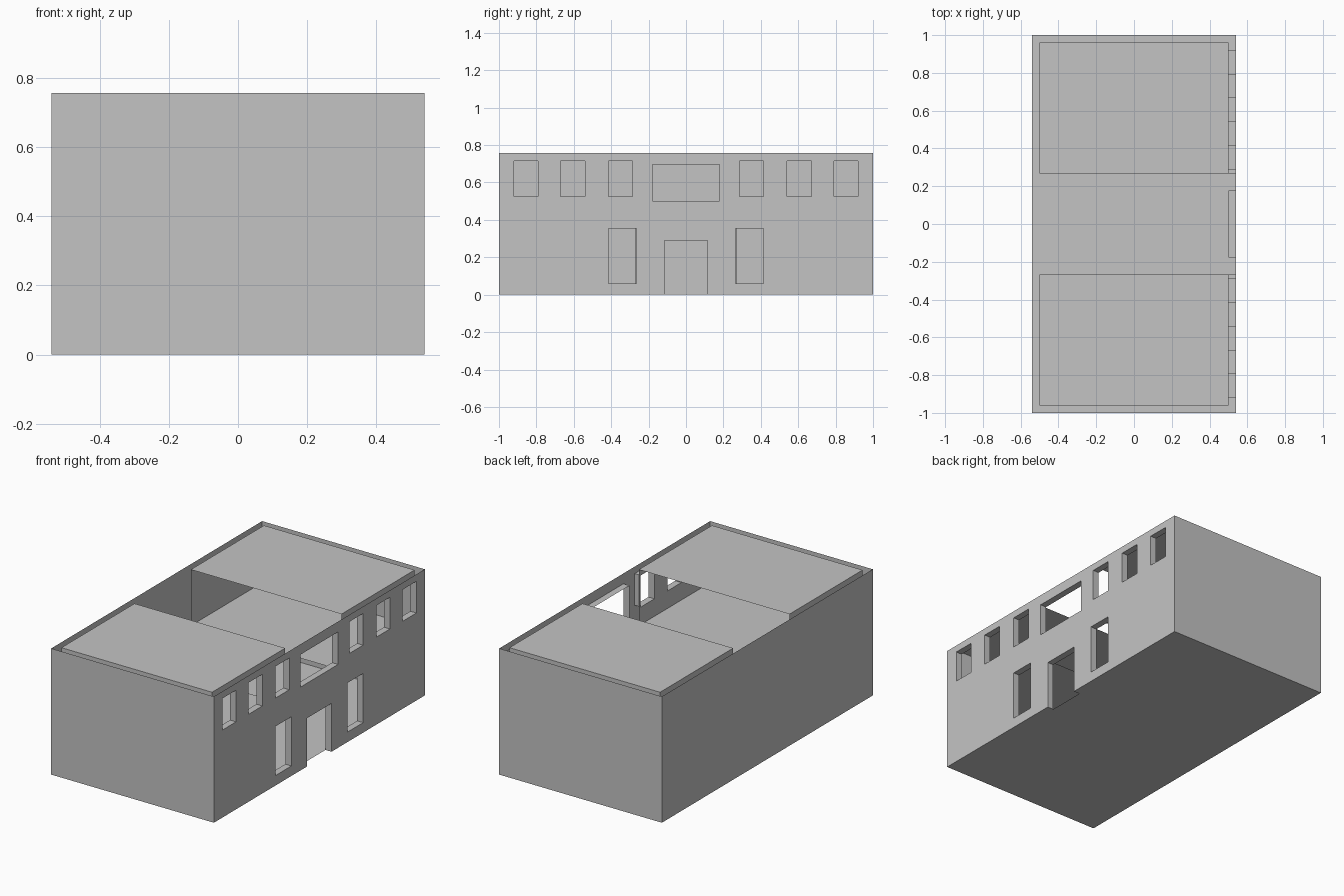
import bpy
from mathutils import Vector

if "Cube" in bpy.data.objects:
    bpy.data.objects.remove(bpy.data.objects["Cube"])

X, Y, H = 0.54, 1.0, 0.757        # outer half sizes and height
XI, YI = 0.50, 0.96               # inner lining half sizes
VOID = 0.267                      # half width of the central atrium
MID = 0.42                        # upper floor level

grey = bpy.data.materials.new("plain_grey")
grey.diffuse_color = (0.55, 0.55, 0.55, 1)
grey.use_nodes = True
grey.node_tree.nodes["Principled BSDF"].inputs["Base Color"].default_value = grey.diffuse_color


def build(name, quads):
    """Make one object from (corner, edge_a, edge_b) quads, normal = a x b."""
    verts, faces, index = [], [], {}
    for c, a, b in quads:
        c, a, b = Vector(c), Vector(a), Vector(b)
        face = []
        for p in (c, c + a, c + a + b, c + b):
            key = tuple(round(v, 4) for v in p)
            if key not in index:
                index[key] = len(verts)
                verts.append(key)
            face.append(index[key])
        faces.append(face)
    me = bpy.data.meshes.new(name)
    me.from_pydata(verts, [], faces)
    me.materials.append(grey)
    ob = bpy.data.objects.new(name, me)
    bpy.context.collection.objects.link(ob)
    return ob


# Openings in the right wall: y0, y1, z0, z1
upper = [(a, a + 0.13, 0.525, 0.715) for a in (0.285, 0.54, 0.79)]
lower = [(0.265, 0.415, 0.06, 0.355)]
sides = upper + lower
holes = sides + [(-b, -a, c, d) for a, b, c, d in sides]
door = (-0.115, 0.115, 0.0, 0.29)
holes += [(-0.178, 0.178, 0.50, 0.695), door]


def pierced(x, y0, y1, outward):
    """Wall in the plane x with the openings left out."""
    ys = sorted({y0, y1} | {v for h in holes for v in h[:2] if y0 < v < y1})
    zs = sorted({0.0, H} | {v for h in holes for v in h[2:]})
    out = []
    for a, b in zip(ys, ys[1:]):
        for c, d in zip(zs, zs[1:]):
            m, n = (a + b) / 2, (c + d) / 2
            if any(h[0] < m < h[1] and h[2] < n < h[3] for h in holes):
                continue
            if outward:
                out.append(((x, a, c), (0, b - a, 0), (0, 0, d - c)))
            else:
                out.append(((x, b, c), (0, a - b, 0), (0, 0, d - c)))
    return out


# Outer shell
build("right_wall", pierced(X, -Y, Y, True))
build("left_wall", [((-X, Y, 0), (0, -2 * Y, 0), (0, 0, H))])
build("front_wall", [((-X, -Y, 0), (2 * X, 0, 0), (0, 0, H))])
build("back_wall", [((X, Y, 0), (-2 * X, 0, 0), (0, 0, H))])

# Ground floor, notched at the door
d = door[1]
ground = [((-X, -Y, 0), (0, 2 * Y, 0), (X + XI, 0, 0))]
ground += [((XI, a, 0), (0, Y - d, 0), (X - XI, 0, 0)) for a in (-Y, d)]
build("ground_floor", ground)

# Door and window reveals
reveals = []
depth = (X - XI, 0, 0)
for a, b, c, e in holes:
    reveals.append(((XI, a, c), (0, 0, e - c), depth))
    reveals[-1] = ((XI, a, c), depth, (0, 0, e - c))
    reveals[-1] = ((XI, a, c), (0, 0, e - c), depth)      # faces +y
    reveals.append(((XI, b, c), depth, (0, 0, e - c)))    # faces -y
    reveals.append(((XI, a, e), (0, b - a, 0), depth))    # head
    if c > 0:
        reveals.append(((XI, a, c), depth, (0, b - a, 0)))  # sill
build("opening_reveals", reveals)

# Room blocks at each end: lining, upper floor and roof panel
for label, s in (("front", -1), ("back", 1)):
    y0, y1 = sorted((s * VOID, s * YI))
    w = y1 - y0
    lining = pierced(XI, y0, y1, False)
    lining.append(((-XI, y0, 0), (0, w, 0), (0, 0, H)))
    lining.append(((s * -XI, s * YI, 0), (s * 2 * XI, 0, 0), (0, 0, H)))
    build(label + "_room_lining", lining)
    build(label + "_upper_floor", [((-XI, y0, MID), (2 * XI, 0, 0), (0, w, 0))])
    build(label + "_roof_panel", [((-XI, y0, H), (2 * XI, 0, 0), (0, w, 0))])
